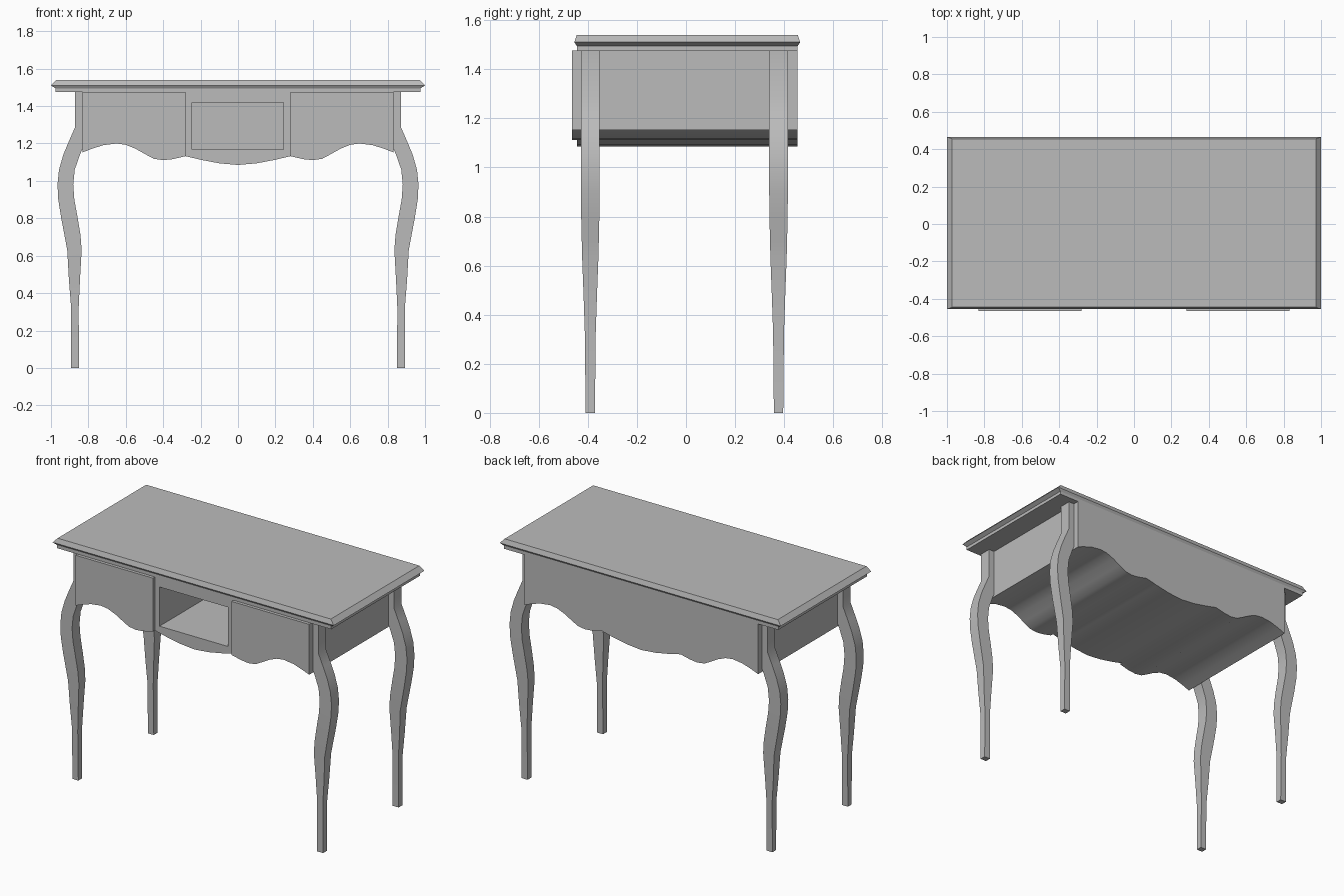
import bpy, bmesh, math

if "Cube" in bpy.data.objects:
    bpy.data.objects.remove(bpy.data.objects["Cube"], do_unlink=True)

GREY = (0.5, 0.5, 0.5, 1)
grey = bpy.data.materials.new("plain_grey")
grey.use_nodes = True
grey.diffuse_color = GREY
grey.node_tree.nodes["Principled BSDF"].inputs["Base Color"].default_value = GREY


def loft(name, rings):
    """Skin a stack of equal rings into a closed solid."""
    bm = bmesh.new()
    loops = [[bm.verts.new(p) for p in ring] for ring in rings]
    n = len(rings[0])
    for a, b in zip(loops, loops[1:]):
        for i in range(n):
            j = (i + 1) % n
            bm.faces.new((a[i], a[j], b[j], b[i]))
    bm.faces.new(loops[0][::-1])
    bm.faces.new(loops[-1])
    bmesh.ops.recalc_face_normals(bm, faces=bm.faces)
    mesh = bpy.data.meshes.new(name)
    bm.to_mesh(mesh)
    bm.free()
    mesh.materials.append(grey)
    obj = bpy.data.objects.new(name, mesh)
    bpy.context.collection.objects.link(obj)
    return obj


def rect(x0, x1, y0, y1, z):
    return [(x0, y0, z), (x1, y0, z), (x1, y1, z), (x0, y1, z)]


def slab(name, outline, y0, y1):
    """Extrude an x-z outline along y."""
    return loft(name, [[(x, y, z) for x, z in outline] for y in (y0, y1)])


def smooth(obj):
    bpy.ops.object.select_all(action="DESELECT")
    obj.select_set(True)
    bpy.context.view_layer.objects.active = obj
    bpy.ops.object.shade_smooth_by_angle(angle=math.radians(30))


# Table top: lip, undercut and bevelled edge
edge = [(1.475, 0.975, 0.45), (1.495, 0.975, 0.45),
        (1.51, 1.0, 0.46), (1.54, 0.972, 0.45)]
loft("table_top", [rect(-x, x, 0.005 - y, 0.005 + y, z) for z, x, y in edge])

# Scalloped lower edge, from the middle outwards
TOP = 1.476
wave = [(0, 1.085), (0.1, 1.094), (0.2, 1.113), (0.28, 1.132), (0.35, 1.116),
        (0.4, 1.111), (0.45, 1.118), (0.5, 1.145), (0.55, 1.173), (0.6, 1.193),
        (0.65, 1.2), (0.72, 1.191), (0.78, 1.172), (0.832, 1.152)]
full = [(-x, z) for x, z in wave[:0:-1]] + wave

# Apron body with an open drawer recess
apron = slab("apron", full + [(0.832, TOP), (-0.832, TOP)], -0.445, 0.455)
cutter = loft("drawer_cutter", [rect(-0.247, 0.242, -0.6, 0.42, z)
                                for z in (1.168, 1.42)])
cutter.hide_render = True
cut = apron.modifiers.new("drawer_recess", "BOOLEAN")
cut.operation = "DIFFERENCE"
cut.solver = "EXACT"
cut.object = cutter
bpy.context.view_layer.objects.active = apron
bpy.ops.object.modifier_apply(modifier=cut.name)
bpy.data.objects.remove(cutter, do_unlink=True)
smooth(apron)

# Raised panels either side of the drawer
for side, s in (("left", 1), ("right", -1)):
    outer = [(s * x, z) for x, z in wave if x >= 0.28]
    panel = slab(side + "_front_panel",
                 outer + [(s * 0.832, TOP), (s * 0.28, TOP)], -0.465, -0.44)
    smooth(panel)

# Curved legs: height, inner x, outer x, half depth
sections = [(0, 0.85, 0.892, 0.019), (0.32, 0.852, 0.892, 0.022),
            (0.47, 0.845, 0.904, 0.027), (0.63, 0.836, 0.913, 0.033),
            (0.71, 0.842, 0.928, 0.035), (0.8, 0.857, 0.945, 0.037),
            (0.9, 0.875, 0.961, 0.038), (0.98, 0.881, 0.965, 0.038),
            (1.06, 0.873, 0.957, 0.038), (1.14, 0.845, 0.934, 0.038),
            (1.21, 0.815, 0.905, 0.038), (1.285, 0.8, 0.872, 0.038),
            (TOP, 0.8, 0.872, 0.038)]
for end, y in (("front", -0.39), ("back", 0.377)):
    for side, s in (("left", 1), ("right", -1)):
        leg = loft(f"{end}_{side}_leg",
                   [rect(s * a, s * b, y - d, y + d, z) for z, a, b, d in sections])
        smooth(leg)
